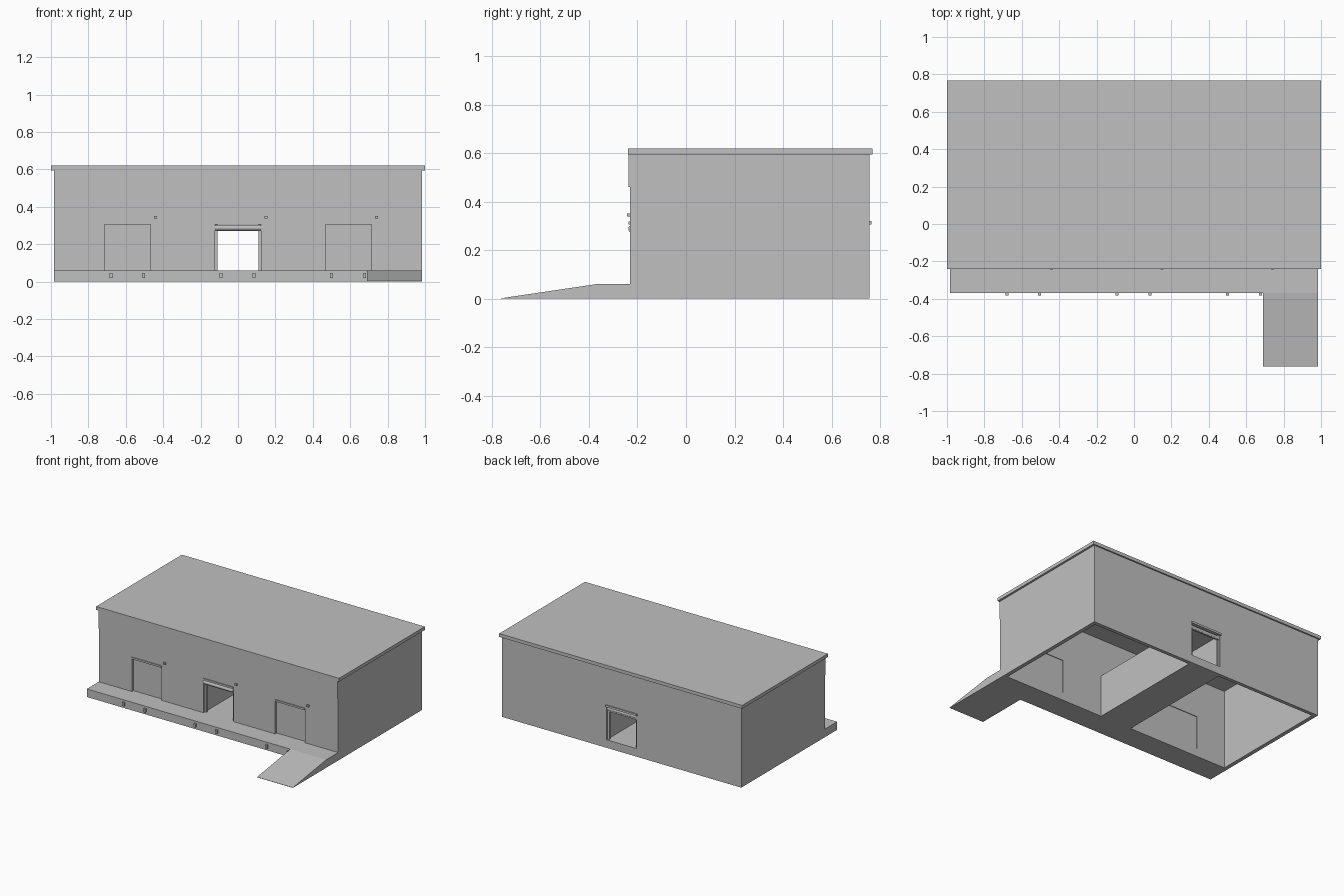
import bpy
import bmesh
import math
from mathutils import Matrix

if "Cube" in bpy.data.objects:
    bpy.data.objects.remove(bpy.data.objects["Cube"], do_unlink=True)

# One plain grey for everything
grey = bpy.data.materials.new("plain_grey")
grey.use_nodes = True
tone = (0.53, 0.53, 0.53, 1)
grey.diffuse_color = tone
grey.node_tree.nodes["Principled BSDF"].inputs["Base Color"].default_value = tone


def add_object(name, bm):
    mesh = bpy.data.meshes.new(name)
    bm.to_mesh(mesh)
    bm.free()
    mesh.materials.append(grey)
    obj = bpy.data.objects.new(name, mesh)
    bpy.context.collection.objects.link(obj)
    return obj


def box(name, x, y, z):
    """Box from (low, high) ranges on each axis."""
    bm = bmesh.new()
    bmesh.ops.create_cube(bm, size=1)
    for v in bm.verts:
        v.co = [r[0] if c < 0 else r[1] for c, r in zip(v.co, (x, y, z))]
    return add_object(name, bm)


def cut(target, *ranges):
    cutter = box("cutter", *ranges)
    cutter.hide_render = True
    mod = target.modifiers.new("cut", 'BOOLEAN')
    mod.operation = 'DIFFERENCE'
    mod.solver = 'EXACT'
    mod.object = cutter
    bpy.context.view_layer.objects.active = target
    bpy.ops.object.modifier_apply(modifier=mod.name)
    bpy.data.objects.remove(cutter, do_unlink=True)


W = 0.985                      # half width of the building
FRONT, BACK = -0.23, 0.757     # outer wall planes
INNER_F, INNER_B = -0.19, 0.73
DECK, DOOR_TOP, EAVE = 0.06, 0.31, 0.595
DOOR_W = 0.123                 # half width of a door
DOORS = (-0.59, 0, 0.59)

# Outer walls, open below, with door openings
walls = box("walls", (-W, W), (FRONT, BACK), (0, EAVE))
cut(walls, (-0.955, 0.955), (INNER_F, INNER_B), (-0.1, 0.7))
for cx in DOORS:
    cut(walls, (cx - DOOR_W, cx + DOOR_W), (FRONT - 0.1, INNER_F + 0.02), (DECK, DOOR_TOP))
cut(walls, (-DOOR_W, DOOR_W), (INNER_B - 0.02, BACK + 0.1), (DECK, DOOR_TOP))

# Roof slab and raised band on the upper front wall
box("roof", (-1, 1), (-0.24, 0.768), (EAVE, 0.62))
box("front_band", (-W, W), (FRONT - 0.006, FRONT), (0.46, EAVE))

# Through passage linking the middle front door and the back door
along = (INNER_F, INNER_B)
box("passage_floor", (-0.13, 0.13), along, (0, DECK))
box("passage_ceiling", (-0.13, 0.13), along, (DOOR_TOP - 0.004, DOOR_TOP + 0.004))
for side, s in (("right", -1), ("left", 1)):
    box("passage_wall_" + side, sorted((s * DOOR_W, s * 0.13)), along, (DECK, DOOR_TOP))
    # Shutter guide rails at both ends
    for end, y in (("front", (-0.215, -0.20)), ("back", (0.73, 0.745))):
        box(f"guide_rail_{end}_{side}", sorted((s * 0.11, s * DOOR_W)), y, (DECK, DOOR_TOP))

# Loading deck and ramp
box("loading_deck", (-W, W), (-0.37, FRONT), (0, DECK))
ramp = box("ramp", (0.69, W), (-0.762, -0.37), (0, DECK))
for v in ramp.data.vertices:
    if v.co.y < -0.5 and v.co.z > 0.01:
        v.co.z = 0.002

# Closed door panels, headers and lamps
for cx in DOORS:
    if cx:
        box("door_panel", (cx - DOOR_W, cx + DOOR_W), (-0.212, -0.195), (DECK, DOOR_TOP))
    box("door_header", (cx - DOOR_W, cx + DOOR_W), (FRONT - 0.007, FRONT + 0.01), (0.305, 0.318))
    box("lamp", (cx + 0.142, cx + 0.158), (FRONT - 0.014, FRONT), (0.338, 0.352))
    # Pair of dock bumpers under each door
    for dx in (-0.09, 0.086):
        box("dock_bumper", (cx + dx - 0.008, cx + dx + 0.008), (-0.383, -0.37), (0.018, 0.045))
box("back_header", (-0.13, 0.13), (BACK - 0.01, BACK + 0.008), (0.305, 0.32))

# Rolled up shutters with a bottom bar
for end, y in (("front", -0.223), ("back", 0.738)):
    bm = bmesh.new()
    bmesh.ops.create_cone(bm, cap_ends=True, segments=20, radius1=0.015, radius2=0.015,
                          depth=2 * DOOR_W,
                          matrix=Matrix.Rotation(math.pi / 2, 4, 'Y'))
    bmesh.ops.translate(bm, verts=bm.verts, vec=(0, y, 0.288))
    for f in bm.faces:
        f.smooth = len(f.verts) == 4
    add_object("shutter_roll_" + end, bm)
    box("shutter_bar_" + end, (-DOOR_W, DOOR_W), (y, y + 0.012), (0.27, 0.28))
